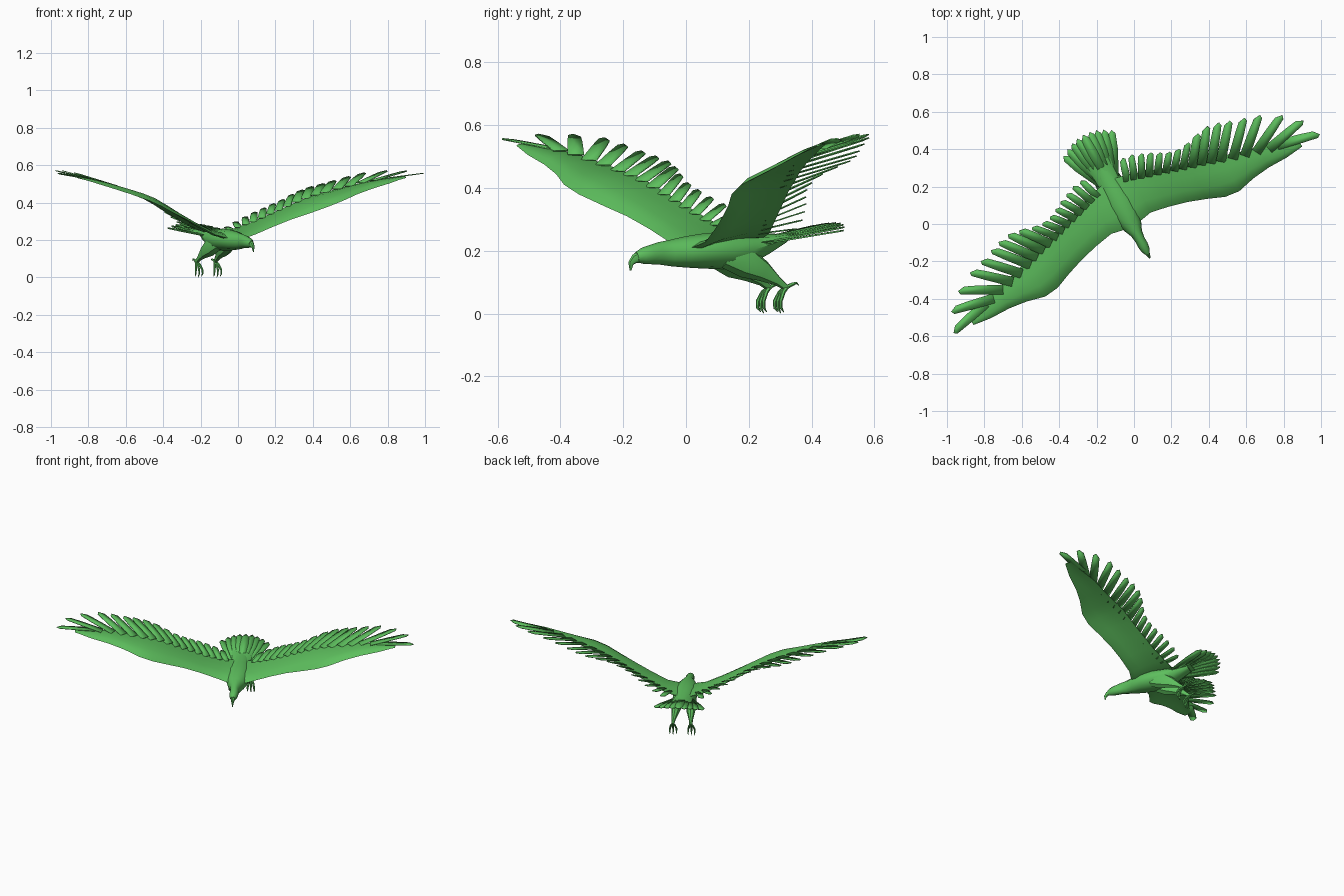
import bpy, bmesh, math
from mathutils import Vector

cube = bpy.data.objects.get("Cube")
if cube:
    bpy.data.objects.remove(cube, do_unlink=True)

green = bpy.data.materials.new("leaf green")
green.use_nodes = True
colour = (0.11, 0.52, 0.11, 1)
green.diffuse_color = colour
green.node_tree.nodes["Principled BSDF"].inputs["Base Color"].default_value = colour

YAW = math.radians(28.5)   # the bird flies turned to one side


def finish(name, bm, thickness=0, angle=40):
    if not thickness:
        bmesh.ops.recalc_face_normals(bm, faces=bm.faces)
    mesh = bpy.data.meshes.new(name)
    bm.to_mesh(mesh)
    bm.free()
    mesh.materials.append(green)
    obj = bpy.data.objects.new(name, mesh)
    bpy.context.collection.objects.link(obj)
    obj.rotation_euler.z = YAW
    obj.location = (-0.0105, -0.006, 0)
    if thickness:
        mod = obj.modifiers.new("thickness", 'SOLIDIFY')
        mod.thickness = thickness
        mod.offset = 0
    bpy.ops.object.select_all(action='DESELECT')
    obj.select_set(True)
    bpy.context.view_layer.objects.active = obj
    bpy.ops.object.shade_smooth_by_angle(angle=math.radians(angle))
    return obj


def bridge(bm, rings):
    """Skin closed rings of vertices and cap both ends."""
    n = len(rings[0])
    for r0, r1 in zip(rings, rings[1:]):
        for i in range(n):
            j = (i + 1) % n
            bm.faces.new((r0[i], r0[j], r1[j], r1[i]))
    bm.faces.new(rings[0])
    bm.faces.new(rings[-1])


def loft(bm, stations, sides):
    """Elliptical tube; each station is (x, y, z, half width, half height)."""
    pts = [Vector(s[:3]) for s in stations]
    rings = []
    for k, s in enumerate(stations):
        t = (pts[min(k + 1, len(pts) - 1)] - pts[max(k - 1, 0)]).normalized()
        side = (Vector((1, 0, 0)) - t * t.x).normalized()
        up = side.cross(t)
        rings.append([bm.verts.new(pts[k] + side * s[3] * math.cos(a) + up * s[4] * math.sin(a))
                      for a in (2 * math.pi * i / sides for i in range(sides))])
    bridge(bm, rings)


def feather(bm, root, tip, w0, w1, slant):
    """Flat vane with a blunt, slanted end, always facing up."""
    root, tip = Vector(root), Vector(tip)
    d = tip - root
    side = Vector((d.y, -d.x, 0)).normalized()
    outline = [(0, -w0), (0, w0), (.6, w1), (.9 + slant, w1 * .85), (1, slant * w1 * 4),
               (.9 - slant, -w1 * .85), (.6, -w1)]
    bm.faces.new([bm.verts.new(root + d * t + side * w) for t, w in outline])


# Body, neck and head: y, z, half width, half height
bm = bmesh.new()
loft(bm, [(0, y, z, w, h) for y, z, w, h in [
    (-.172, .180, .014, .017), (-.15, .184, .024, .026), (-.12, .188, .028, .031),
    (-.09, .192, .027, .036), (-.05, .193, .033, .042), (0, .196, .055, .049),
    (.06, .199, .072, .055), (.14, .201, .078, .060), (.22, .205, .070, .054),
    (.29, .222, .054, .035), (.36, .240, .035, .014)]], 12)
finish("body", bm)

# Hooked beak
bm = bmesh.new()
loft(bm, [(0, -.160, .180, .016, .020), (0, -.180, .174, .011, .015),
          (0, -.193, .160, .007, .010), (0, -.194, .137, .002, .003)], 8)
finish("beak", bm)

# Wing stations: x, front edge y and z, rear edge y and z
WING = [(0, .0, .205, .27, .240), (.06, .0, .212, .26, .248), (.12, .012, .228, .245, .262),
        (.22, -.007, .27, .21, .300), (.32, -.033, .31, .18, .345), (.42, -.068, .345, .15, .392),
        (.51, -.105, .38, .128, .430), (.59, -.114, .41, .10, .455), (.69, -.09, .445, .07, .482),
        (.79, -.078, .475, .045, .507), (.90, -.077, .505, .005, .527), (1.0, -.065, .535, -.03, .541)]
# Section: chord fraction, upper rise, thickness
SECTION = [(0, 0, 0), (.12, .5, .022), (.3, .85, .02), (.65, 1.03, .009), (1, 1, .004)]


def rear_edge(x):
    for p, q in zip(WING, WING[1:]):
        if p[0] <= x <= q[0]:
            f = (x - p[0]) / (q[0] - p[0])
            return p[3] + f * (q[3] - p[3]), p[4] + f * (q[4] - p[4])


# Feathers: root x on the rear edge, then tip x, y, z
FEATHERS = [(.10, .125, .34, .27), (.14, .175, .334, .298), (.18, .225, .315, .325),
            (.22, .272, .295, .35), (.265, .316, .271, .372), (.31, .362, .25, .395),
            (.355, .413, .24, .417), (.40, .474, .246, .445), (.45, .541, .264, .468),
            (.50, .604, .275, .486), (.55, .667, .264, .502), (.60, .724, .244, .518),
            (.665, .80, .22, .54), (.73, .88, .194, .56), (.80, .985, .137, .571),
            (.87, 1.07, .058, .571), (.92, 1.115, -.048, .557)]

for name, sx in (("left", 1), ("right", -1)):
    # Cambered wing surface
    bm = bmesh.new()
    rings = []
    for x, y0, z0, y1, z1 in WING:
        taper = 1 - .7 * x
        upper = [(y0 + t * (y1 - y0), z0 + c * (z1 - z0), th * taper) for t, c, th in SECTION]
        loop = [(y, z) for y, z, th in upper] + [(y, z - th) for y, z, th in upper[:0:-1]]
        rings.append([bm.verts.new((sx * x, y, z)) for y, z in loop])
    bridge(bm, rings)
    finish(name + "_wing", bm, angle=50)

    # Flight feathers
    bm = bmesh.new()
    for i, (rx, tx, ty, tz) in enumerate(FEATHERS):
        ry, rz = rear_edge(rx)
        root = Vector((rx, ry, rz - .003))
        tip = Vector((tx, ty, tz))
        d = (tip - root).normalized()
        start = root - Vector((d.x, d.y, 0)) * .035
        w = .019 if i < 8 else .024
        feather(bm, (sx * start.x, start.y, start.z), (sx * tip.x, tip.y, tip.z),
                w * 1.1, w, .04 * sx)
    finish(name + "_wing_feathers", bm, thickness=.004)

    # Thigh and shank
    bm = bmesh.new()
    loft(bm, [(sx * x, y, z, w, h) for x, y, z, w, h in [
        (.034, .13, .185, .032, .040), (.042, .20, .165, .034, .052), (.048, .26, .135, .026, .034),
        (.054, .31, .103, .013, .015), (.057, .342, .080, .009, .010)]], 8)
    finish(name + "_leg", bm)

    # Three front toes and one rear toe with curved talons
    bm = bmesh.new()
    for k in (-1, 0, 1):
        x = sx * .057
        loft(bm, [(x, .342, .086, .007, .007), (x + k * .012, .322, .068, .007, .007),
                  (x + k * .020, .308, .040, .006, .006), (x + k * .021, .309, .018, .004, .005),
                  (x + k * .019, .320, .001 + .004 * abs(k), .001, .001)], 6)
    loft(bm, [(sx * .057, .335, .082, .007, .007), (sx * .057, .362, .094, .006, .006),
              (sx * .057, .376, .098, .004, .004), (sx * .057, .385, .090, .001, .001)], 6)
    finish(name + "_foot", bm)

# Fanned tail, arched so that the outer feathers hang lower
bm = bmesh.new()
for k in range(-4, 5):
    u = abs(k) / 4
    feather(bm, (k * .012, .27, .238 - .014 * u),
            (k * .036, .55 - .05 * u * u, .289 - .024 * u * u),
            .016, .026, 0.02 * (k > 0) - 0.02 * (k < 0))
finish("tail_feathers", bm, thickness=.005)

# Wedge joining the rump to the tail
bm = bmesh.new()
loft(bm, [(0, .22, .225, .055, .030), (0, .30, .235, .062, .016), (0, .38, .252, .070, .006)], 10)
finish("tail_base", bm)
